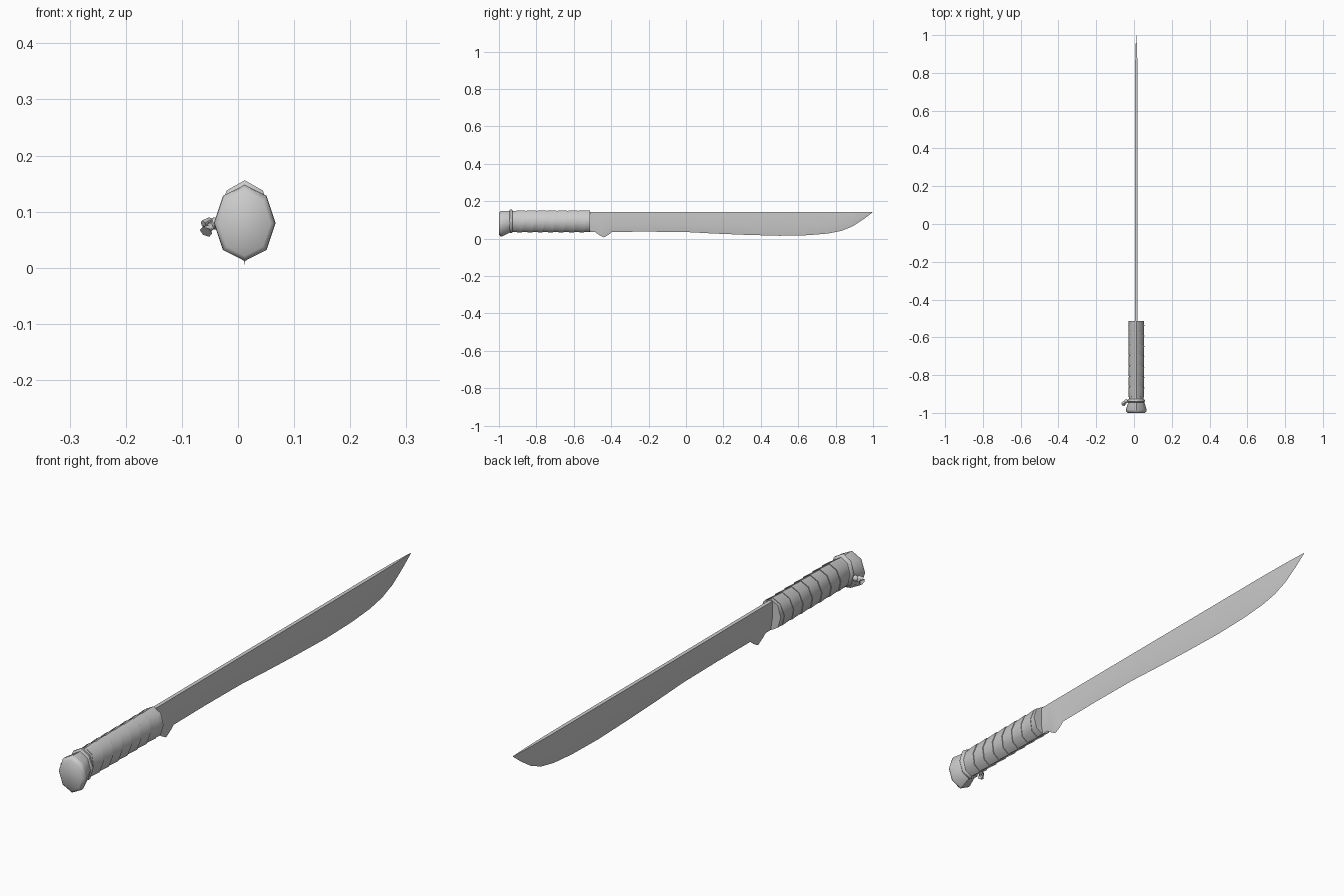
import bpy, bmesh, math
from mathutils import Vector

if "Cube" in bpy.data.objects:
    bpy.data.objects.remove(bpy.data.objects["Cube"])

CX = 0.012  # the knife's own centre line; the knot hangs off to -x


def finish(name, bm, angle=50):
    bmesh.ops.recalc_face_normals(bm, faces=bm.faces)
    mesh = bpy.data.meshes.new(name)
    bm.to_mesh(mesh)
    bm.free()
    ob = bpy.data.objects.new(name, mesh)
    bpy.context.collection.objects.link(ob)
    bpy.ops.object.select_all(action='DESELECT')
    ob.select_set(True)
    bpy.context.view_layer.objects.active = ob
    if angle:
        bpy.ops.object.shade_smooth_by_angle(angle=math.radians(angle))
    return ob


def loft(bm, sections):
    """Skin a list of closed point loops and cap both ends."""
    loops = [[bm.verts.new(p) for p in s] for s in sections]
    n = len(loops[0])
    for a, b in zip(loops, loops[1:]):
        for i in range(n):
            bm.faces.new((a[i], a[(i + 1) % n], b[(i + 1) % n], b[i]))
    bm.faces.new(loops[0])
    bm.faces.new(loops[-1])


def oval(y, rx, rz, cz, slant=0.0, n=8):
    """Eight-sided oval across the grip; slant leans it along y."""
    pts = []
    for i in range(n):
        a = math.tau * i / n
        pts.append((CX + rx * math.sin(a), y + slant * math.cos(a), cz + rz * math.cos(a)))
    return pts


def tube(name, points, radii, sides=6):
    """Cord with a changing radius through a short path."""
    pts = [Vector(p) for p in points]
    bm = bmesh.new()
    secs = []
    for i, p in enumerate(pts):
        d = (pts[min(i + 1, len(pts) - 1)] - pts[max(i - 1, 0)]).normalized()
        u = d.orthogonal().normalized()
        v = d.cross(u)
        secs.append([p + radii[i] * (u * math.cos(math.tau * k / sides) + v * math.sin(math.tau * k / sides))
                     for k in range(sides)])
    loft(bm, secs)
    return finish(name, bm, 60)


# Blade: y, cutting edge z, bevel line z, half thickness
SPINE = 0.143
stations = [
    (-0.54, 0.036, 0.080, 0.007), (-0.485, 0.034, 0.075, 0.007),
    (-0.465, 0.020, 0.060, 0.007), (-0.44, 0.006, 0.050, 0.007),
    (-0.415, 0.020, 0.060, 0.007), (-0.395, 0.036, 0.072, 0.007),
    (-0.20, 0.037, 0.072, 0.007), (0.0, 0.035, 0.070, 0.007),
    (0.15, 0.027, 0.064, 0.007), (0.32, 0.020, 0.058, 0.007),
    (0.50, 0.015, 0.054, 0.007), (0.65, 0.018, 0.058, 0.007),
    (0.76, 0.027, 0.066, 0.007), (0.83, 0.041, 0.077, 0.006),
    (0.89, 0.065, 0.094, 0.005), (0.95, 0.104, 0.120, 0.003),
    (0.998, 0.1405, 0.142, 0.0005)]
bm = bmesh.new()
loft(bm, [[(CX - t, y, SPINE), (CX + t, y, SPINE), (CX + t, y, b), (CX, y, e), (CX - t, y, b)]
          for y, e, b, t in stations])
finish("blade", bm, 20)

# Grip core
bm = bmesh.new()
loft(bm, [oval(-0.95, 0.038, 0.055, 0.092), oval(-0.515, 0.041, 0.057, 0.092)])
finish("grip", bm)

# Overlapping wrap bands, each flaring slightly over the next
bm = bmesh.new()
bands, start, end = 7, -0.922, -0.535
step = (end - start) / bands
for i in range(bands):
    y = start + i * step
    loft(bm, [oval(y, 0.0395, 0.0565, 0.092, 0.010), oval(y + step, 0.0425, 0.0595, 0.092, 0.010)])
finish("grip_wrap", bm)

# Front end collar of the grip
bm = bmesh.new()
loft(bm, [oval(-0.555, 0.040, 0.057, 0.092), oval(-0.514, 0.042, 0.058, 0.092)])
finish("grip_end", bm)

# Flared pommel
bm = bmesh.new()
loft(bm, [oval(-1.0, 0.046, 0.058, 0.079), oval(-0.992, 0.054, 0.067, 0.079),
          oval(-0.983, 0.055, 0.068, 0.080), oval(-0.942, 0.042, 0.057, 0.089)])
finish("pommel", bm)

# Cord tied round the neck of the grip
bm = bmesh.new()
loft(bm, [oval(-0.944, 0.041, 0.058, 0.092), oval(-0.940, 0.046, 0.063, 0.093),
          oval(-0.932, 0.046, 0.063, 0.093), oval(-0.927, 0.040, 0.058, 0.093)])
finish("neck_cord", bm)

# Knot and its two loose ends on the -x side
bm = bmesh.new()
bmesh.ops.create_uvsphere(bm, u_segments=8, v_segments=6, radius=0.011)
for v in bm.verts:
    v.co += Vector((-0.041, -0.938, 0.079))
finish("knot", bm, 60)
tube("cord_end_long", [(-0.040, -0.938, 0.078), (-0.051, -0.945, 0.074), (-0.057, -0.954, 0.064)],
     [0.006, 0.010, 0.012])
tube("cord_end_short", [(-0.040, -0.936, 0.080), (-0.052, -0.943, 0.083), (-0.062, -0.950, 0.078)],
     [0.005, 0.007, 0.007])
